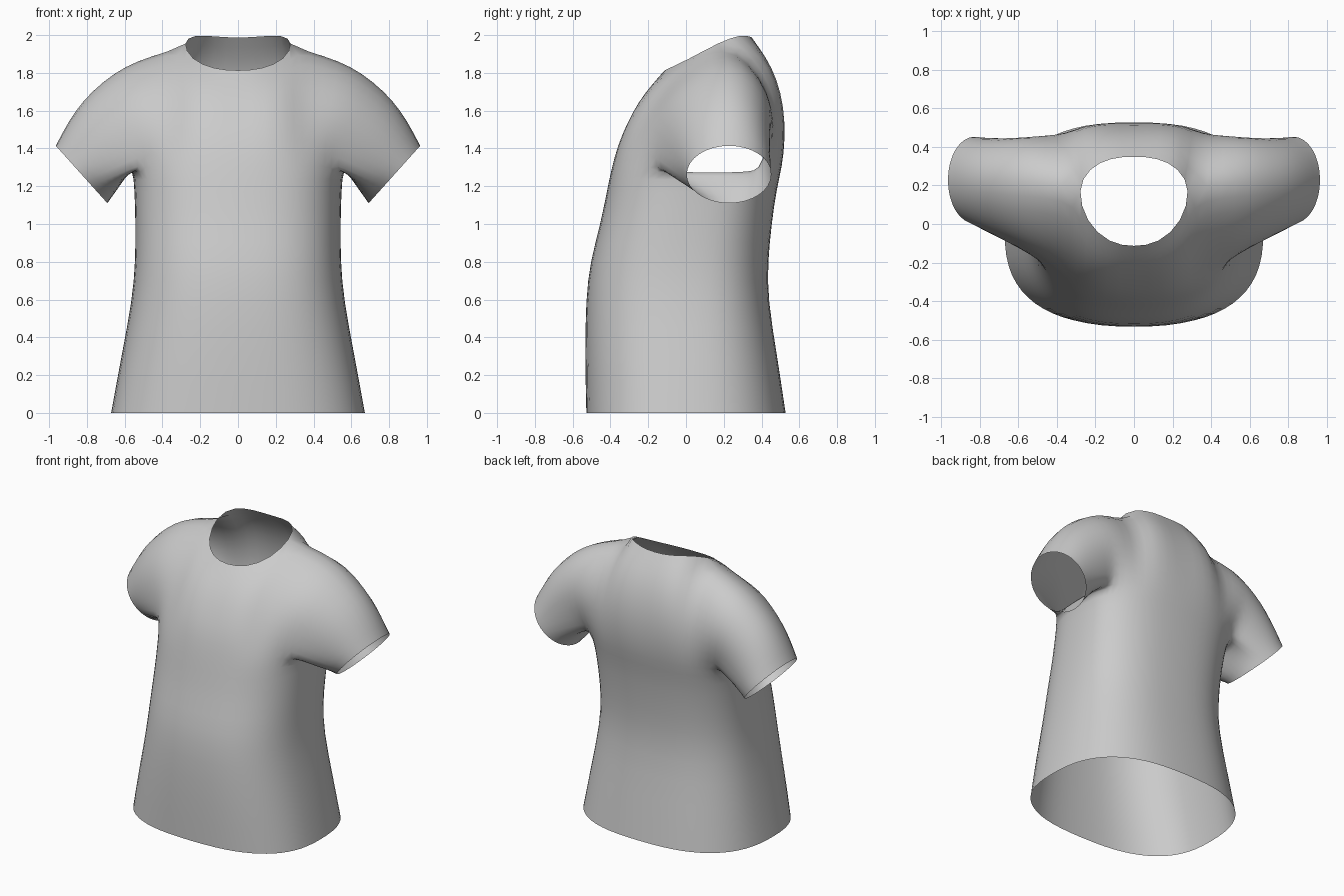
import bpy, bmesh, math
from mathutils import Vector

cube = bpy.data.objects.get("Cube")
if cube:
    bpy.data.objects.remove(cube, do_unlink=True)

fabric = bpy.data.materials.new("grey fabric")
fabric.use_nodes = True
grey = (0.6, 0.6, 0.6, 1)
fabric.diffuse_color = grey
fabric.node_tree.nodes["Principled BSDF"].inputs["Base Color"].default_value = grey

COLS, ROWS, EDGE = 16, 5, 5   # columns per half, yoke rows, armhole column
bm = bmesh.new()


def vert(p):
    return bm.verts.new(p)


def skin(a, b):
    """Fill quads between two equally long rows."""
    for i in range(len(a) - 1):
        bm.faces.new((a[i], a[i + 1], b[i + 1], b[i]))


def torso_ring(z, half_width, front, back, middle):
    ring = []
    for i in range(COLS + 1):
        a = math.pi * i / COLS
        s, c = abs(math.sin(a)) ** 0.77, abs(math.cos(a)) ** 0.77
        reach = front - middle if i <= COLS / 2 else back - middle
        ring.append(vert((0 if i in (0, COLS) else half_width * s, middle + reach * c, z)))
    return ring


# Torso: height, half width, front, back, depth of the widest point
rings = [torso_ring(*r) for r in (
    (0.00, 0.675, -0.53, 0.53, -0.03),
    (0.30, 0.62, -0.537, 0.485, -0.02),
    (0.60, 0.562, -0.533, 0.435, 0.0),
    (0.80, 0.546, -0.51, 0.435, 0.02),
    (1.00, 0.545, -0.455, 0.455, 0.06),
    (1.18, 0.55, -0.42, 0.48, 0.11),
    (1.30, 0.56, -0.395, 0.51, 0.15))]
for low, high in zip(rings, rings[1:]):
    skin(low, high)
chest = rings[-1]

# Yoke: front and back panels meet along the shoulder seam
seam = [vert(p) for p in ((0.295, 0.18, 1.965), (0.45, 0.22, 1.92), (0.6, 0.23, 1.86))]


def panel(bottom, neck, centre, armhole):
    """Blend a panel between its four edges and return its armhole column."""
    top = [vert(p) for p in neck] + seam
    centre = [bottom[0].co] + [Vector(p) for p in centre] + [top[0].co]
    armhole = [bottom[-1].co] + [Vector(p) for p in armhole] + [top[-1].co]
    rows = [bottom]
    for j in range(1, ROWS):
        v, row = j / ROWS, []
        for i in range(EDGE + 1):
            u = i / EDGE
            across = centre[j].lerp(armhole[j], u)
            upward = bottom[i].co.lerp(top[i].co, v)
            corners = bottom[0].co.lerp(bottom[-1].co, u).lerp(top[0].co.lerp(top[-1].co, u), v)
            row.append(vert(across + upward - corners))
        rows.append(row)
    rows.append(top)
    for low, high in zip(rows, rows[1:]):
        skin(low, high)
    return [r[-1] for r in rows]


front_edge = panel(
    chest[:EDGE + 1],
    ((0, -0.12, 1.81), (0.13, -0.10, 1.82), (0.25, 0.01, 1.87)),
    ((0, -0.36, 1.42), (0, -0.31, 1.53), (0, -0.25, 1.64), (0, -0.185, 1.73)),
    ((0.50, -0.18, 1.43), (0.53, -0.14, 1.56), (0.56, -0.07, 1.68), (0.59, 0.06, 1.79)))
back_edge = panel(
    chest[:COLS - EDGE - 1:-1],
    ((0, 0.35, 1.985), (0.12, 0.345, 1.992), (0.235, 0.29, 2.003)),
    ((0, 0.525, 1.45), (0, 0.515, 1.62), (0, 0.475, 1.77), (0, 0.42, 1.88)),
    ((0.53, 0.43, 1.42), (0.56, 0.455, 1.54), (0.58, 0.44, 1.66), (0.6, 0.37, 1.78)))

# Sleeve: from the armhole loop to a tilted oval cuff
armhole = chest[COLS // 2:EDGE:-1] + front_edge + back_edge[-2::-1] + chest[COLS - EDGE - 1:COLS // 2:-1]
count = len(armhole)
cuff_centre = Vector((0.828, 0.228, 1.262))
cuff_up = Vector((0.14, 0, 0.156))
outward = Vector((0.74, 0, 0.67))
previous = armhole
for t in (0.25, 0.5, 0.75, 1):
    loop = []
    for k, start in enumerate(armhole):
        a = math.tau * k / count
        end = cuff_centre - cuff_up * math.cos(a) + Vector((0, -0.23 * math.sin(a), 0))
        bulge = outward * 0.05 * math.sin(math.pi * t) * max(0, -math.cos(a))
        loop.append(vert(start.co.lerp(end, t) + bulge))
    skin(previous + previous[:1], loop + loop[:1])
    previous = loop

bmesh.ops.recalc_face_normals(bm, faces=bm.faces)
if sum(f.normal.dot(f.calc_center_median() - Vector((0, 0.1, 1))) for f in bm.faces) < 0:
    bmesh.ops.reverse_faces(bm, faces=bm.faces)
for f in bm.faces:
    f.smooth = True

mesh = bpy.data.meshes.new("shirt")
bm.to_mesh(mesh)
bm.free()
mesh.materials.append(fabric)
shirt = bpy.data.objects.new("shirt", mesh)
bpy.context.collection.objects.link(shirt)

# Mirror to the other half, then round the cloth
mirror = shirt.modifiers.new("mirror", "MIRROR")
mirror.use_clip = True
mirror.merge_threshold = 0.001
rounding = shirt.modifiers.new("rounding", "SUBSURF")
rounding.levels = rounding.render_levels = 1
